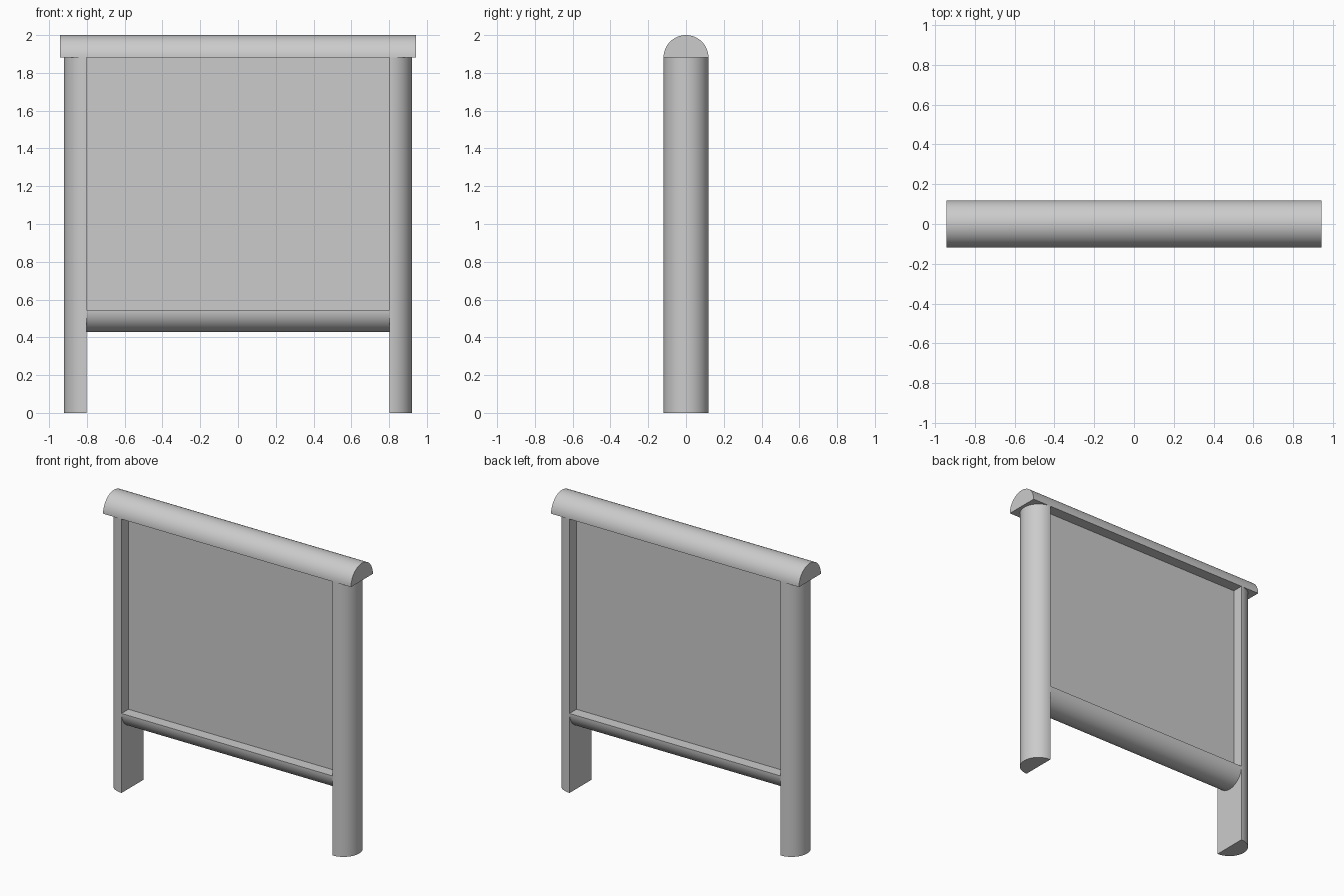
import bpy, bmesh, math
from mathutils import Matrix, Vector

if "Cube" in bpy.data.objects:
    bpy.data.objects.remove(bpy.data.objects["Cube"])

R = 0.119        # half-round radius shared by posts and rails
INNER = 0.802    # flat inner face of posts
RAIL_Z = 1.881   # underside of the top rail
SILL_Z = 0.546   # upper face of the bottom rail
SEGS = 32


def half_round(name, start, end, bulge):
    """Half-round bar from start to end, bulging towards the given direction."""
    start, end, bulge = Vector(start), Vector(end), Vector(bulge)
    across = Vector((0, 1, 0))
    bm = bmesh.new()
    ring = []
    for i in range(SEGS + 1):
        a = math.pi * i / SEGS
        ring.append(bm.verts.new(start + R * (across * math.cos(a) + bulge * math.sin(a))))
    face = bm.faces.new(ring)
    ext = bmesh.ops.extrude_face_region(bm, geom=[face], use_keep_orig=True)
    moved = [v for v in ext["geom"] if isinstance(v, bmesh.types.BMVert)]
    bmesh.ops.translate(bm, verts=moved, vec=end - start)
    bmesh.ops.recalc_face_normals(bm, faces=bm.faces)
    return finish(name, bm)


def finish(name, bm):
    mesh = bpy.data.meshes.new(name)
    bm.to_mesh(mesh)
    bm.free()
    obj = bpy.data.objects.new(name, mesh)
    bpy.context.collection.objects.link(obj)
    bpy.ops.object.select_all(action="DESELECT")
    bpy.context.view_layer.objects.active = obj
    obj.select_set(True)
    bpy.ops.object.shade_smooth_by_angle(angle=math.radians(30))
    return obj


# Posts, flat side inwards
for side, name in ((-1, "left_post"), (1, "right_post")):
    half_round(name, (side * INNER, 0, 0), (side * INNER, 0, RAIL_Z), (side, 0, 0))

# Overhanging top rail and bottom rail between the posts
half_round("top_rail", (-0.942, 0, RAIL_Z), (0.942, 0, RAIL_Z), (0, 0, 1))
half_round("bottom_rail", (-INNER, 0, SILL_Z), (INNER, 0, SILL_Z), (0, 0, -1))

# Recessed flat panel
bm = bmesh.new()
bmesh.ops.create_cube(bm, size=1, matrix=Matrix.Translation((0, 0, (RAIL_Z + SILL_Z) / 2))
                      @ Matrix.Diagonal((2 * INNER, 0.086, RAIL_Z - SILL_Z, 1)))
finish("panel", bm)
